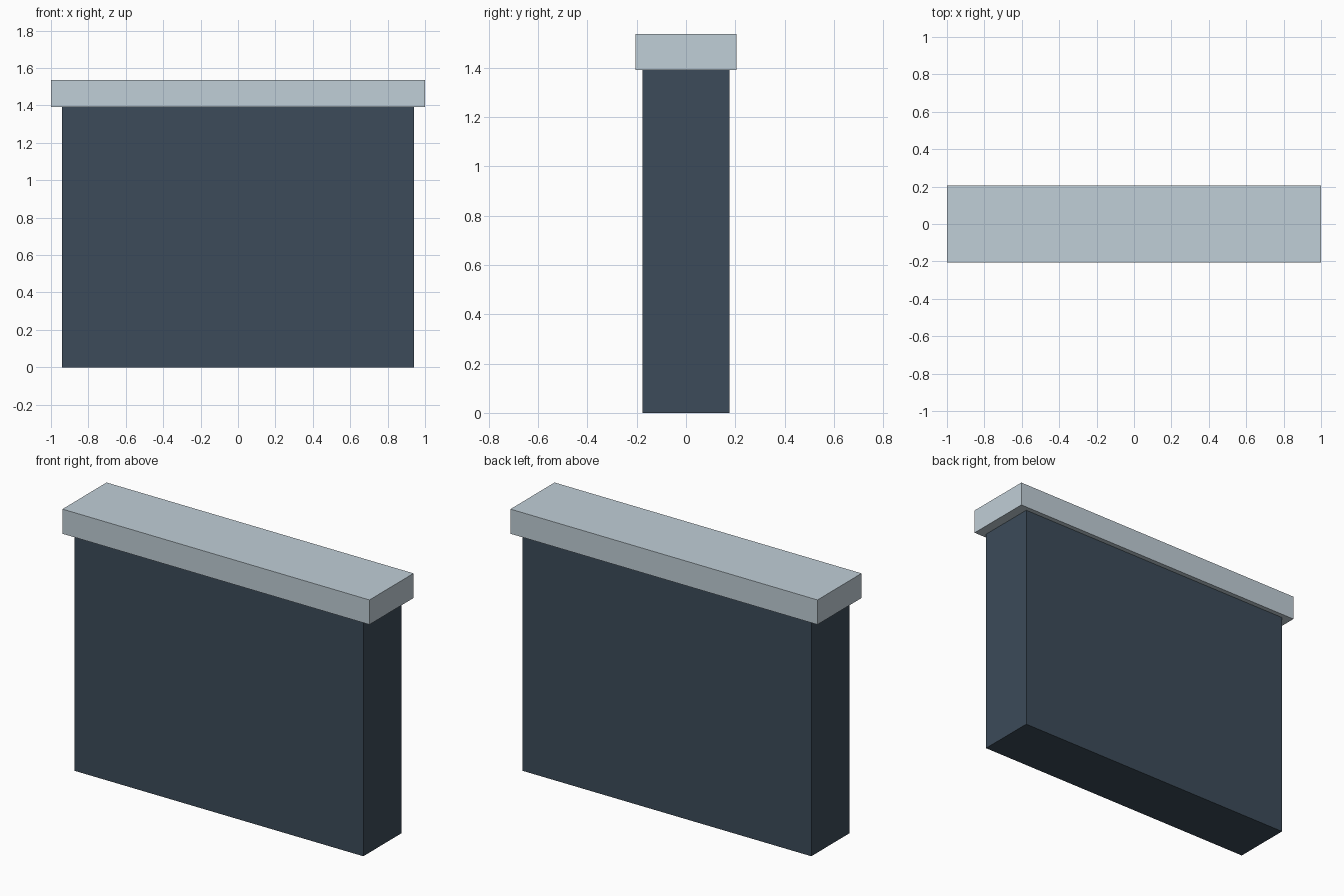
import bpy

if "Cube" in bpy.data.objects:
    bpy.data.objects.remove(bpy.data.objects["Cube"])


def material(name, color):
    mat = bpy.data.materials.new(name)
    mat.diffuse_color = (*color, 1.0)
    mat.use_nodes = True
    mat.node_tree.nodes["Principled BSDF"].inputs["Base Color"].default_value = mat.diffuse_color
    return mat


def block(name, width, depth, z_low, z_high, mat):
    """Box centred on x and y, spanning z_low to z_high."""
    bpy.ops.mesh.primitive_cube_add(size=1, location=(0, 0, (z_low + z_high) / 2))
    obj = bpy.context.object
    obj.name = name
    obj.scale = (width, depth, z_high - z_low)
    bpy.ops.object.transform_apply(location=False, rotation=False, scale=True)
    obj.data.materials.append(mat)
    return obj


dark_slate = material("dark_slate", (0.045, 0.07, 0.1))
pale_stone = material("pale_stone", (0.53, 0.62, 0.68))

# Wall body
block("wall_body", 1.88, 0.353, 0.0, 1.391, dark_slate)

# Overhanging coping on top
block("wall_cap", 2.0, 0.41, 1.391, 1.536, pale_stone)
